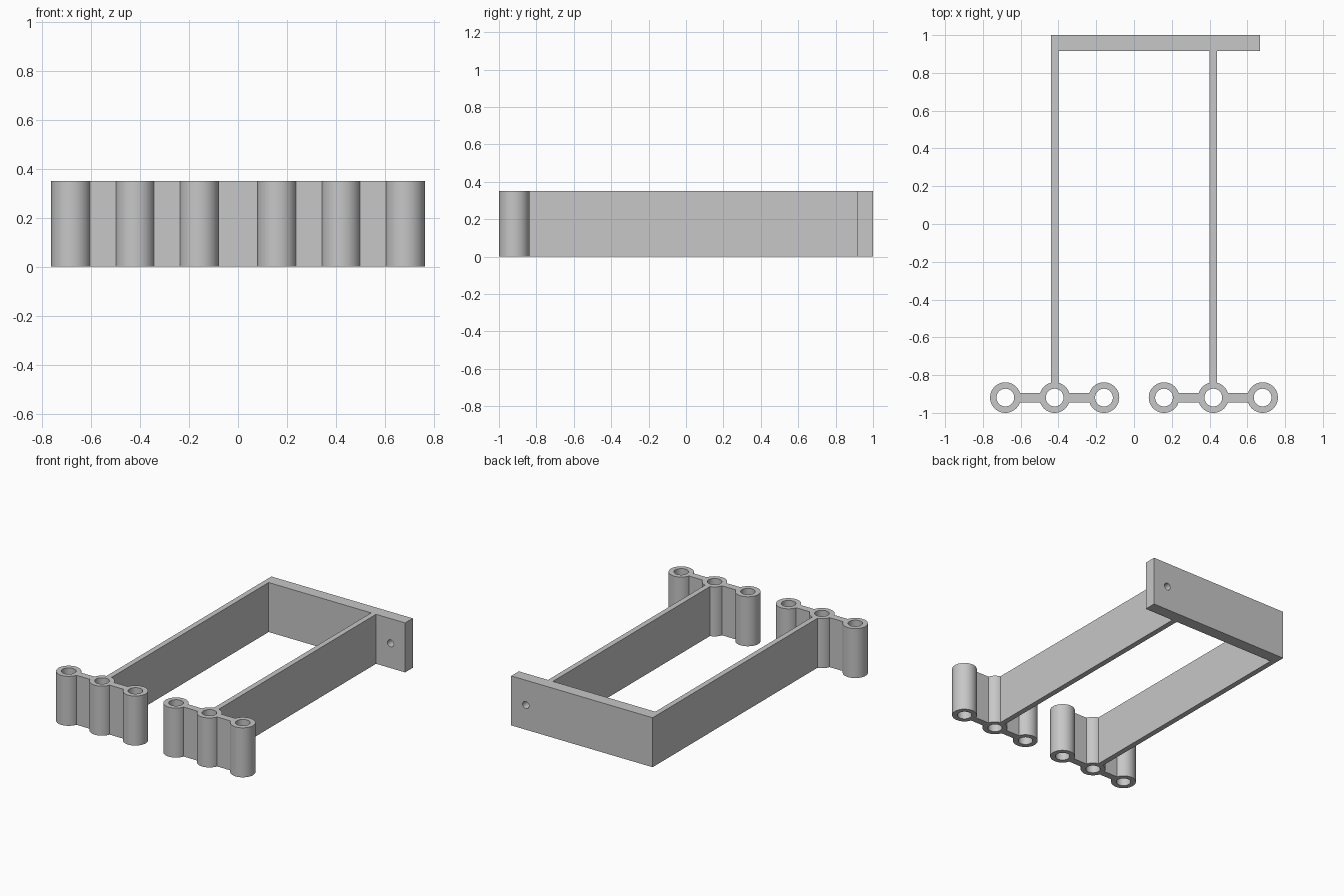
import bpy, bmesh, math

if "Cube" in bpy.data.objects:
    bpy.data.objects.remove(bpy.data.objects["Cube"])

H = 0.35            # common height
R, RI = 0.081, 0.047  # tube radii
TUBE_Y = -0.919
SPACING = 0.261
SEG = 48

grey = bpy.data.materials.new("plain grey")
grey.diffuse_color = (0.57, 0.57, 0.57, 1)
grey.use_nodes = True
grey.node_tree.nodes["Principled BSDF"].inputs["Base Color"].default_value = grey.diffuse_color


def add_object(name, bm):
    bmesh.ops.recalc_face_normals(bm, faces=bm.faces)
    mesh = bpy.data.meshes.new(name)
    bm.to_mesh(mesh)
    bm.free()
    mesh.materials.append(grey)
    obj = bpy.data.objects.new(name, mesh)
    bpy.context.collection.objects.link(obj)
    return obj


def box(name, x0, x1, y0, y1):
    bm = bmesh.new()
    base = bm.faces.new([bm.verts.new((x, y, 0)) for x, y in
                         ((x0, y0), (x1, y0), (x1, y1), (x0, y1))])
    top = bmesh.ops.extrude_face_region(bm, geom=[base], use_keep_orig=True)["geom"]
    for v in top:
        if isinstance(v, bmesh.types.BMVert):
            v.co.z = H
    return add_object(name, bm)


def tube(name, cx, cy):
    # Square wall section swept around the tube axis
    bm = bmesh.new()
    section = ((R, 0), (R, H), (RI, H), (RI, 0))
    rings = []
    for i in range(SEG):
        a = math.tau * i / SEG
        rings.append([bm.verts.new((cx + r * math.cos(a), cy + r * math.sin(a), z))
                      for r, z in section])
    for i in range(SEG):
        p, q = rings[i], rings[(i + 1) % SEG]
        for k in range(4):
            n = (k + 1) % 4
            f = bm.faces.new((p[k], q[k], q[n], p[n]))
            f.smooth = k in (0, 2)
    bm.edges.ensure_lookup_table()
    for e in bm.edges:
        if len(e.link_faces) == 2 and e.link_faces[0].smooth != e.link_faces[1].smooth:
            e.smooth = False
    return add_object(name, bm)


# Two arms, each ending in three tubes joined by flat webs
for side, cx in (("left", -0.42), ("right", 0.42)):
    for i in (-1, 0, 1):
        tube(f"{side}_tube_{i + 2}", cx + i * SPACING, TUBE_Y)
    for i in (-1, 0):
        box(f"{side}_web_{i + 2}", cx + i * SPACING + 0.077,
            cx + (i + 1) * SPACING - 0.077, TUBE_Y - 0.025, TUBE_Y + 0.025)
    box(f"{side}_arm", cx - 0.019, cx + 0.019, TUBE_Y + 0.078, 0.915)

# Back plate with a screw hole in its overhanging tab
plate = box("back_plate", -0.439, 0.667, 0.915, 1.0)
bpy.ops.mesh.primitive_cylinder_add(vertices=32, radius=0.025, depth=0.4,
                                    location=(0.553, 0.957, H / 2),
                                    rotation=(math.pi / 2, 0, 0))
cutter = bpy.context.object
cutter.name = "hole_cutter"
cutter.data.materials.append(grey)
mod = plate.modifiers.new("screw_hole", 'BOOLEAN')
mod.operation = 'DIFFERENCE'
mod.solver = 'EXACT'
mod.object = cutter
bpy.context.view_layer.objects.active = plate
bpy.ops.object.modifier_apply(modifier=mod.name)
bpy.data.objects.remove(cutter)

# Smooth wall for the screw hole, sharp edges elsewhere
bpy.ops.object.select_all(action='DESELECT')
plate.select_set(True)
bpy.context.view_layer.objects.active = plate
bpy.ops.object.shade_smooth_by_angle(angle=math.radians(30))
